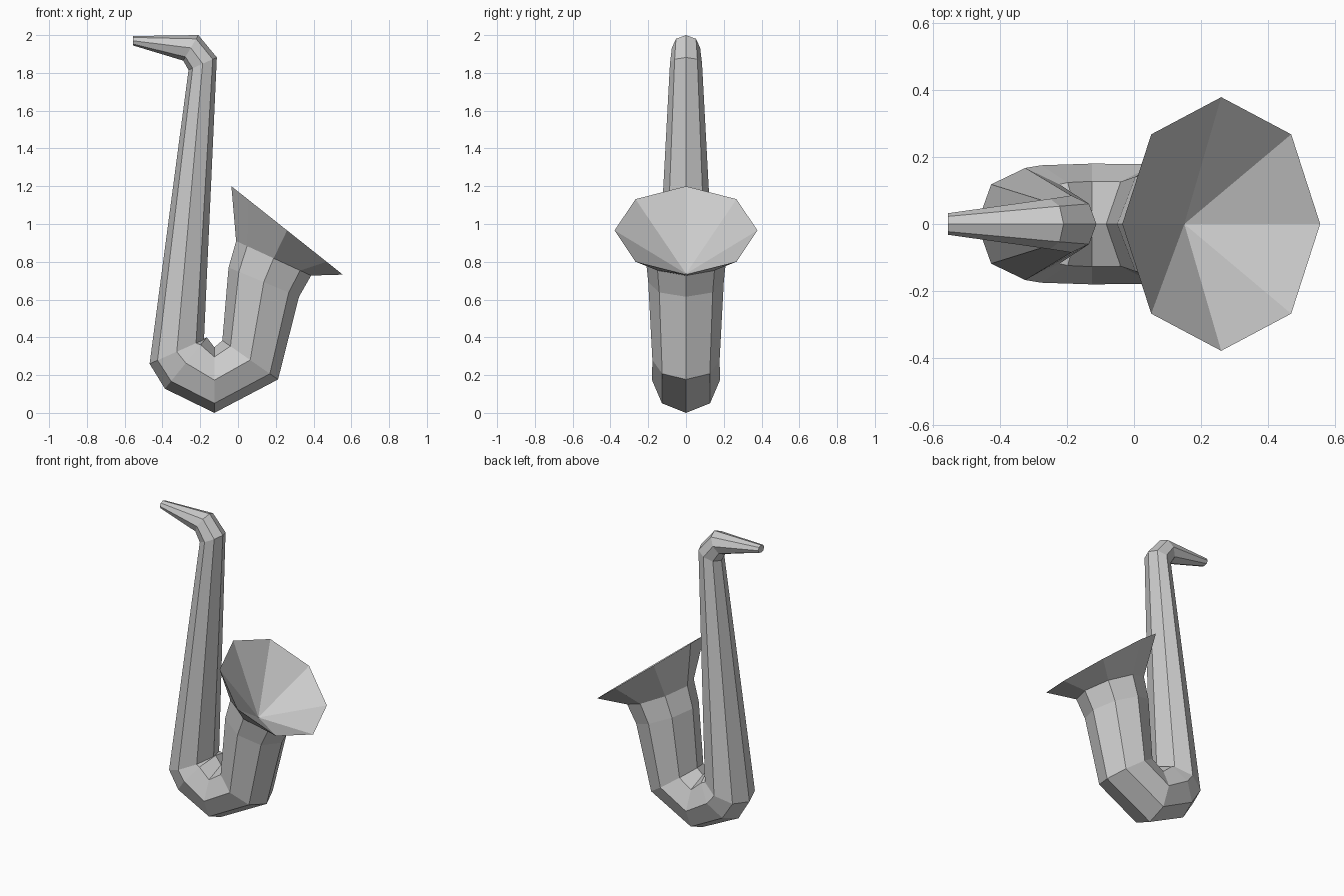
import bpy, bmesh
from math import cos, sin, pi

if "Cube" in bpy.data.objects:
    bpy.data.objects.remove(bpy.data.objects["Cube"])

SIDES = 8

# Cross-sections along the bent tube: left/under point (x, z), right/upper point (x, z), half width in y
RINGS = [
    ((-0.555, 1.945), (-0.555, 1.995), 0.032),  # mouthpiece tip
    ((-0.29, 1.865), (-0.21, 2.0), 0.075),      # neck bend
    ((-0.262, 1.815), (-0.112, 1.882), 0.085),  # top of body
    ((-0.468, 0.26), (-0.18, 0.388), 0.167),    # start of bow
    ((-0.387, 0.128), (-0.165, 0.40), 0.175),
    ((-0.125, 0.0), (-0.125, 0.347), 0.18),     # bottom of bow
    ((0.212, 0.177), (-0.083, 0.383), 0.178),
    ((0.323, 0.615), (-0.05, 0.77), 0.20),      # bell throat
    ((0.387, 0.727), (-0.01, 0.91), 0.213),
    ((0.555, 0.732), (-0.035, 1.20), 0.378),    # bell rim
]
BELL_APEX = (0.15, 0.0, 0.737)


def add_ring(bm, a, b, width):
    cx, cz = (a[0] + b[0]) / 2, (a[1] + b[1]) / 2
    dx, dz = (a[0] - b[0]) / 2, (a[1] - b[1]) / 2
    verts = []
    for i in range(SIDES):
        t = 2 * pi * i / SIDES
        verts.append(bm.verts.new((cx + dx * cos(t), width * sin(t), cz + dz * cos(t))))
    return verts


bm = bmesh.new()
rings = [add_ring(bm, *r) for r in RINGS]

# Tube walls
for r0, r1 in zip(rings, rings[1:]):
    for i in range(SIDES):
        j = (i + 1) % SIDES
        bm.faces.new((r0[i], r0[j], r1[j], r1[i]))

# Mouthpiece cap and conical inside of the bell
bm.faces.new(rings[0])
apex = bm.verts.new(BELL_APEX)
for i in range(SIDES):
    bm.faces.new((rings[-1][i], rings[-1][(i + 1) % SIDES], apex))

bmesh.ops.recalc_face_normals(bm, faces=bm.faces[:])
mesh = bpy.data.meshes.new("saxophone_body")
bm.to_mesh(mesh)
bm.free()
bpy.context.collection.objects.link(bpy.data.objects.new("saxophone_body", mesh))
